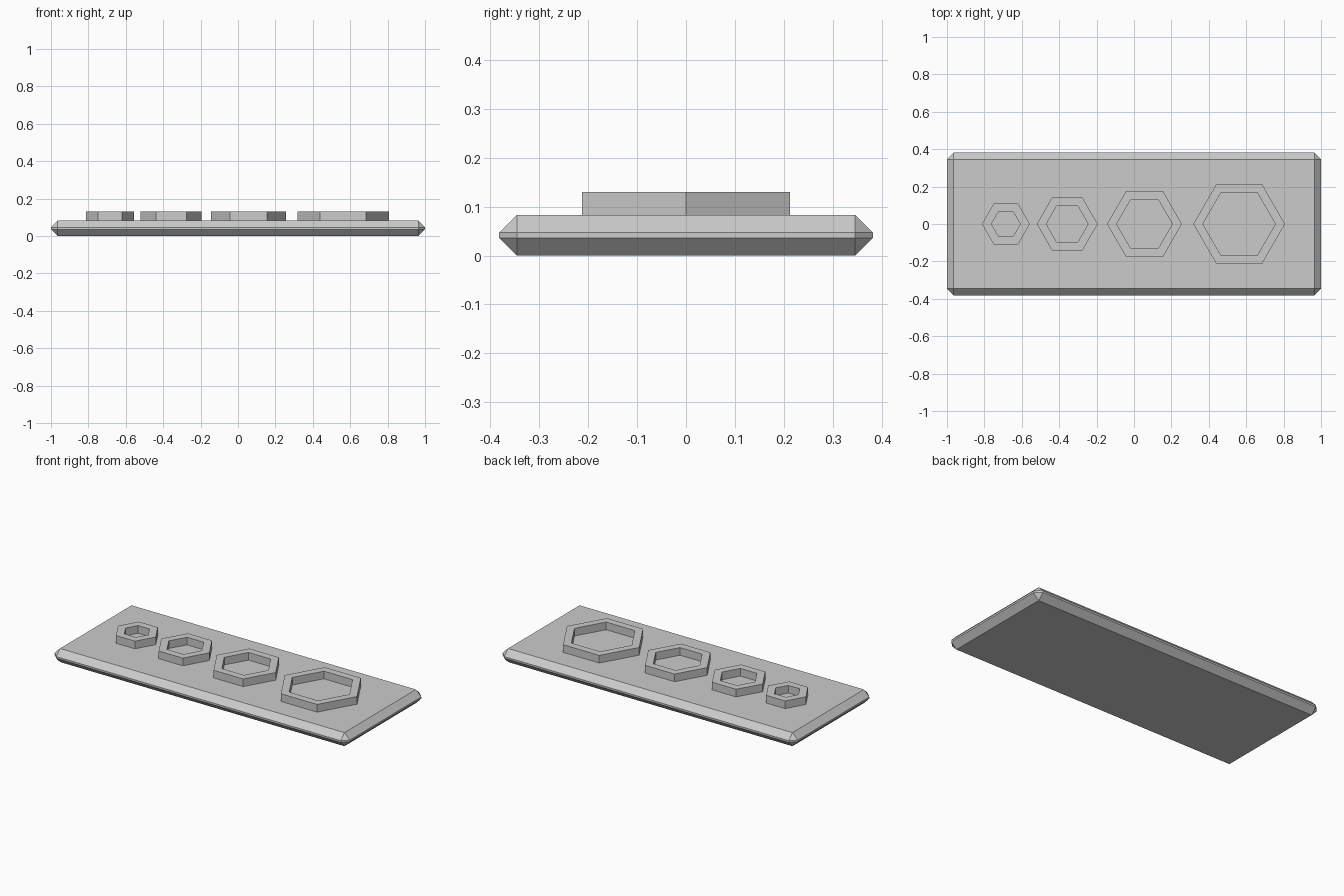
import bpy
import bmesh
from math import cos, sin, pi

cube = bpy.data.objects.get("Cube")
if cube:
    bpy.data.objects.remove(cube, do_unlink=True)

PLATE_TOP = 0.083
RING_TOP = 0.13
WALL = 0.051

grey = bpy.data.materials.new("light_grey")
grey.use_nodes = True
grey.diffuse_color = (0.6, 0.6, 0.6, 1)
grey.node_tree.nodes["Principled BSDF"].inputs["Base Color"].default_value = (0.6, 0.6, 0.6, 1)


def add_object(name, bm):
    bmesh.ops.recalc_face_normals(bm, faces=bm.faces)
    mesh = bpy.data.meshes.new(name)
    bm.to_mesh(mesh)
    bm.free()
    mesh.materials.append(grey)
    obj = bpy.data.objects.new(name, mesh)
    bpy.context.collection.objects.link(obj)
    return obj


# Base plate with chamfered edges
bm = bmesh.new()
bmesh.ops.create_cube(bm, size=1)
bmesh.ops.scale(bm, vec=(2, 0.764, PLATE_TOP), verts=bm.verts)
bmesh.ops.translate(bm, vec=(0, 0, PLATE_TOP / 2), verts=bm.verts)
bmesh.ops.bevel(bm, geom=bm.edges[:], offset=0.036, segments=1,
                affect='EDGES', clamp_overlap=True)
add_object("base_plate", bm)


# Hexagonal rings, open in the middle, growing from left to right
def hex_ring(name, x, radius):
    bm = bmesh.new()

    def loop(r, z):
        return [bm.verts.new((x + r * cos(i * pi / 3), r * sin(i * pi / 3), z))
                for i in range(6)]

    loops = [loop(radius, PLATE_TOP), loop(radius, RING_TOP),
             loop(radius - WALL, RING_TOP), loop(radius - WALL, PLATE_TOP)]
    for a, b in zip(loops, loops[1:] + loops[:1]):
        for i in range(6):
            j = (i + 1) % 6
            bm.faces.new((a[i], a[j], b[j], b[i]))
    add_object(name, bm)


for name, x, radius in (("smallest_hex_ring", -0.685, 0.128),
                        ("small_hex_ring", -0.357, 0.163),
                        ("medium_hex_ring", 0.056, 0.2),
                        ("large_hex_ring", 0.562, 0.245)):
    hex_ring(name, x, radius)
